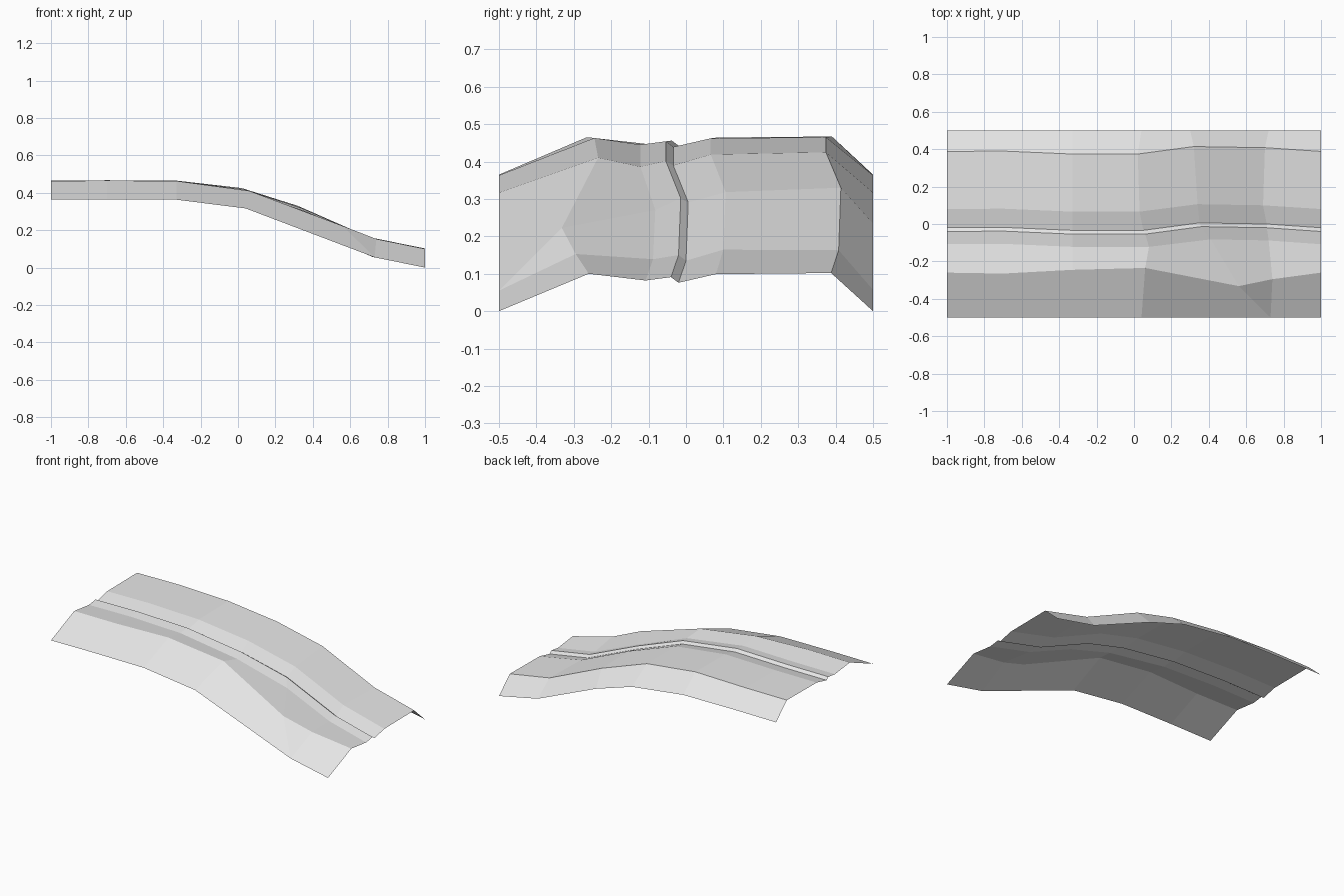
import bpy
import bmesh

cube = bpy.data.objects.get("Cube")
if cube:
    bpy.data.objects.remove(cube)

# Cross-section from front to back: y and drop below the spine
section = {
    "front": (-0.5, 0.102), "crest": (-0.26, 0.002), "foot": (-0.108, 0.02),
    "lip": (-0.04, 0.011), "groove": (-0.02, 0.026), "shoulder": (0.08, 0.003),
    "crown": (0.388, 0.0), "back": (0.5, 0.102),
}

# Spine heights along x
spine = [(-1, 0.465), (-0.7, 0.467), (-0.33, 0.465), (0.02, 0.425),
         (0.32, 0.33), (0.7, 0.163), (1, 0.102)]

# Stations: x of each section point, sideways shift of the ridge and of the crest
stations = [
    ([-1] * 8, 0, 0),
    ([-0.7] * 8, 0.002, -0.005),
    ([-0.33] * 8, -0.014, 0.015),
    ([0.04, 0.06, 0.08, 0.06, 0.05, 0.03, 0.02, 0.04], -0.014, 0.025),
    ([0.73, 0.56, 0.41, 0.36, 0.35, 0.34, 0.32, 0.3], 0.026, -0.072),
    ([0.73, 0.74, 0.72, 0.71, 0.71, 0.69, 0.7, 0.72], 0.02, -0.035),
    ([1] * 8, 0, 0),
]


def spine_height(x):
    for (xa, za), (xb, zb) in zip(spine, spine[1:]):
        if x <= xb:
            return za + (zb - za) * (x - xa) / (xb - xa)
    return spine[-1][1]


# Loft the sheet through the stations
bm = bmesh.new()
rings = []
for xs, ridge_shift, crest_shift in stations:
    ring = []
    for x, (name, (y, drop)) in zip(xs, section.items()):
        if name == "crest":
            y += crest_shift
        elif name not in ("front", "back"):
            y += ridge_shift
        ring.append(bm.verts.new((x, y, spine_height(x) - drop)))
    rings.append(ring)
for left, right in zip(rings, rings[1:]):
    for i in range(len(section) - 1):
        bm.faces.new((left[i], right[i], right[i + 1], left[i + 1]))
bmesh.ops.remove_doubles(bm, verts=bm.verts, dist=0.0005)

mesh = bpy.data.meshes.new("ridge_sheet")
bm.to_mesh(mesh)
bm.free()
ridge = bpy.data.objects.new("ridge_sheet", mesh)
bpy.context.collection.objects.link(ridge)

# Plain light grey
grey = bpy.data.materials.new("light_grey")
grey.use_nodes = True
colour = (0.8, 0.8, 0.8, 1)
grey.diffuse_color = colour
grey.node_tree.nodes["Principled BSDF"].inputs["Base Color"].default_value = colour
mesh.materials.append(grey)
